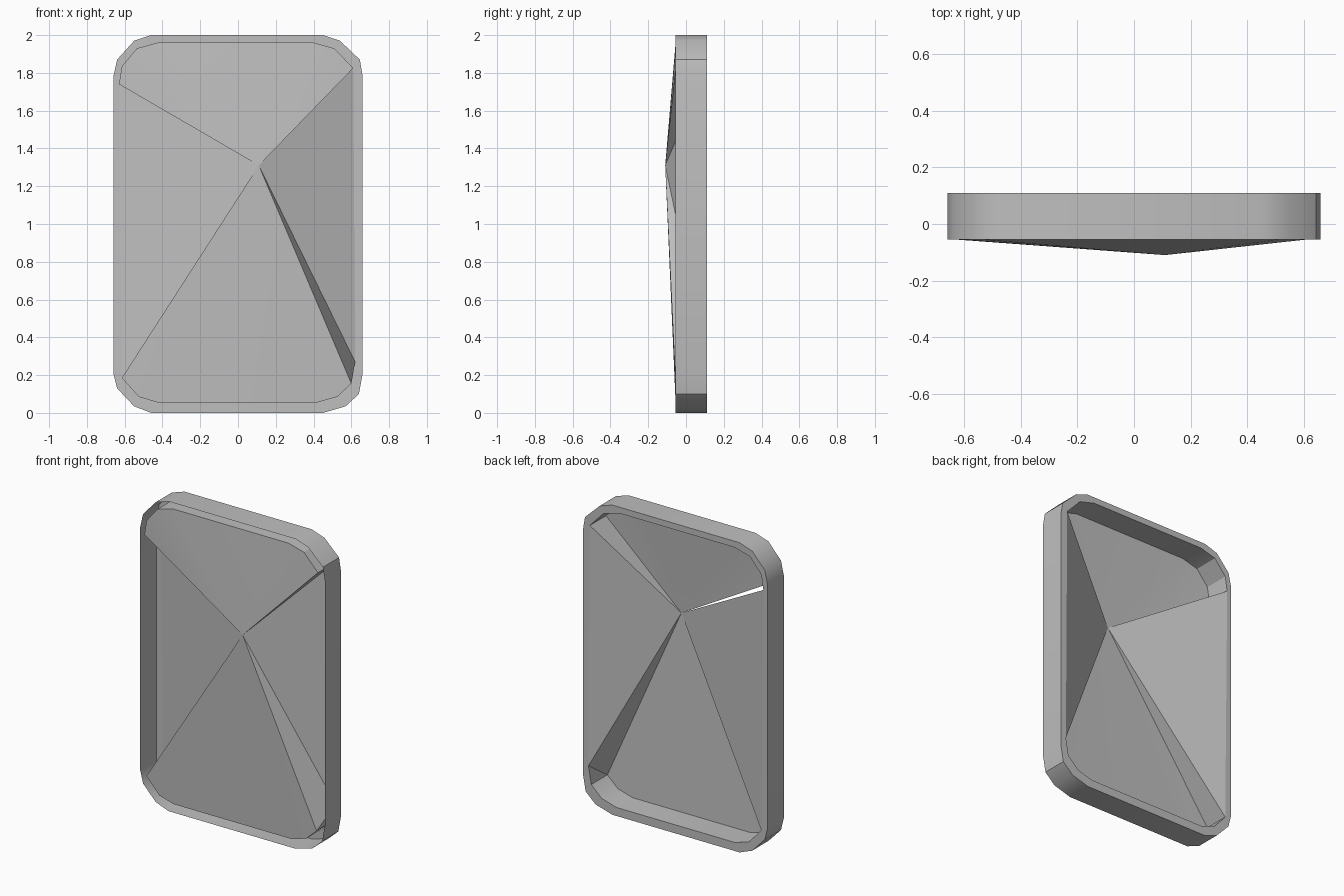
import bpy
import math

cube = bpy.data.objects.get("Cube")
if cube:
    bpy.data.objects.remove(cube, do_unlink=True)

FRONT, BACK = -0.055, 0.11
APEX = (0.11, -0.11, 1.31)

grey = bpy.data.materials.new("mid_grey")
grey.use_nodes = True
colour = (0.52, 0.52, 0.52, 1)
grey.diffuse_color = colour
grey.node_tree.nodes["Principled BSDF"].inputs["Base Color"].default_value = colour

# Outlines as (x, z), clockwise from the upper left corner
outer = [(-0.66, 1.78), (-0.64, 1.87), (-0.55, 1.97), (-0.46, 2.0),
         (0.45, 2.0), (0.54, 1.97), (0.645, 1.87), (0.66, 1.78),
         (0.66, 0.21), (0.64, 0.10), (0.57, 0.035), (0.45, 0.0),
         (-0.46, 0.0), (-0.55, 0.035), (-0.64, 0.13), (-0.66, 0.21)]
inner = [(-0.63, 1.74), (-0.615, 1.835), (-0.535, 1.93), (-0.425, 1.96),
         (0.40, 1.96), (0.51, 1.93), (0.61, 1.825),
         (0.62, 0.27), (0.60, 0.155), (0.525, 0.085), (0.42, 0.055),
         (-0.425, 0.055), (-0.525, 0.085), (-0.615, 0.185)]
TOP = range(0, 7)        # inner points of the raised top facet
BOTTOM = range(8, 14)    # inner points of the raised bottom facet


def build(name, faces):
    """Make a mesh from faces given as point tuples, sharing equal points."""
    index, polys = {}, []
    for face in faces:
        points = list(dict.fromkeys(face))
        if len(points) > 2:
            polys.append([index.setdefault(p, len(index)) for p in points])
    mesh = bpy.data.meshes.new(name)
    mesh.from_pydata(list(index), [], polys)
    mesh.materials.append(grey)
    obj = bpy.data.objects.new(name, mesh)
    bpy.context.collection.objects.link(obj)
    bpy.ops.object.select_all(action="DESELECT")
    obj.select_set(True)
    bpy.context.view_layer.objects.active = obj
    bpy.ops.object.shade_smooth_by_angle(angle=math.radians(30))
    return obj


def at(point, y):
    return (point[0], y, point[1])


def wall(a, b):
    return (at(a, FRONT), at(b, FRONT), at(b, BACK), at(a, BACK))


# Thin wall around the outside
build("outer_wall", [wall(outer[i - 1], outer[i]) for i in range(len(outer))])

faces = []

# Back rim between the two outlines; two corners pinch to one inner point
matched = inner[:7] + [inner[6]] + inner[7:] + [inner[13]]
for i in range(len(outer)):
    faces.append((at(outer[i - 1], BACK), at(outer[i], BACK),
                  at(matched[i], BACK), at(matched[i - 1], BACK)))

# Top and bottom: lips rising from the rim, and facets fanned to the apex
for run in (TOP, BOTTOM):
    for i in run[:-1]:
        a, b = inner[i], inner[i + 1]
        faces.append(wall(b, a))
        faces.append((at(a, FRONT), APEX, at(b, FRONT)))

# Side facets sloping from the back rim to the apex
for a, b in ((6, 7), (13, 0)):
    faces.append((at(inner[a], BACK), APEX, at(inner[b], BACK)))

# Gussets joining side facets to raised facets; one corner stays open
for i in (6, 13):
    faces.append((at(inner[i], FRONT), APEX, at(inner[i], BACK)))
faces.append((at(inner[7], BACK), APEX, at(inner[8], FRONT)))
faces.append((at(inner[7], BACK), at(inner[8], FRONT), at(inner[8], BACK)))

build("folded_panel", faces)
